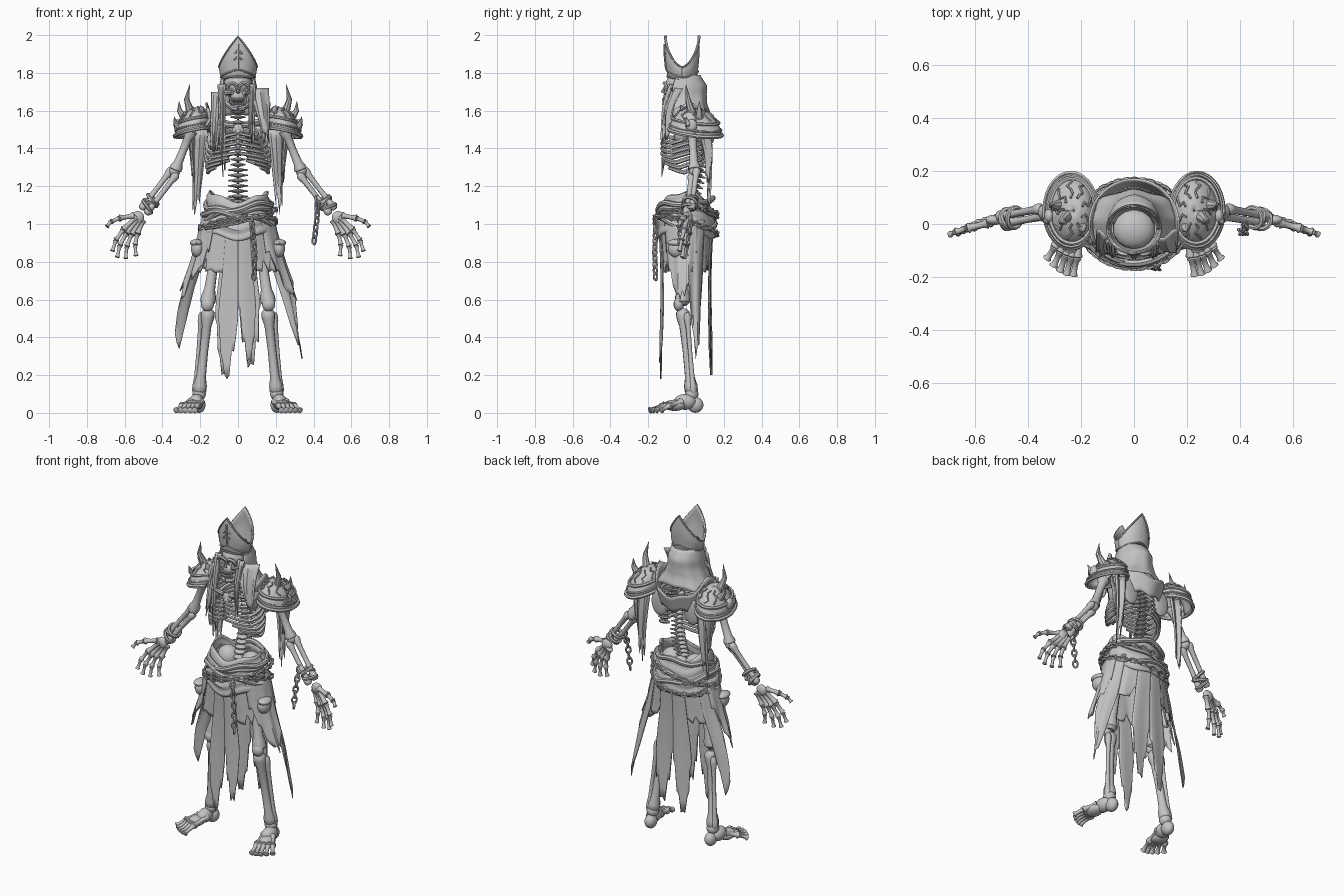
import bpy, bmesh, random
from math import sin, cos, pi, radians
from mathutils import Vector, Matrix

random.seed(4)
old = bpy.data.objects.get("Cube")
if old:
    bpy.data.objects.remove(old)

grey = bpy.data.materials.new("weathered grey")
grey.use_nodes = True
grey.diffuse_color = (0.55, 0.55, 0.55, 1)
grey.node_tree.nodes["Principled BSDF"].inputs["Base Color"].default_value = grey.diffuse_color


def finish(bm, name, thick=0):
    bmesh.ops.recalc_face_normals(bm, faces=bm.faces)
    mesh = bpy.data.meshes.new(name)
    bm.to_mesh(mesh)
    bm.free()
    mesh.materials.append(grey)
    ob = bpy.data.objects.new(name, mesh)
    bpy.context.scene.collection.objects.link(ob)
    if thick:
        ob.modifiers.new("thickness", "SOLIDIFY").thickness = thick
    bpy.ops.object.select_all(action="DESELECT")
    ob.select_set(True)
    bpy.context.view_layer.objects.active = ob
    bpy.ops.object.shade_smooth_by_angle(angle=radians(40))


def tube(bm, pts, radii, sides=8, closed=False, ref=None):
    """Sweep a ring along points; radii is one number or one per point."""
    pts = [Vector(p) for p in pts]
    n = len(pts)
    if not isinstance(radii, (list, tuple)):
        radii = [radii] * n
    rings = []
    for i, p in enumerate(pts):
        a = pts[i - 1] if i or closed else p
        b = pts[(i + 1) % n] if i < n - 1 or closed else p
        t = (b - a).normalized()
        ref = Vector(ref) if ref else t.orthogonal()
        u = (ref - t * ref.dot(t)).normalized()
        ref, w = u, t.cross(u)
        rings.append([bm.verts.new(p + radii[i] * (u * cos(k * 2 * pi / sides) + w * sin(k * 2 * pi / sides)))
                      for k in range(sides)])
    for i in range(n if closed else n - 1):
        r, q = rings[i], rings[(i + 1) % n]
        for k in range(sides):
            j = (k + 1) % sides
            bm.faces.new((r[k], r[j], q[j], q[k]))
    if not closed:
        bm.faces.new(rings[0])
        bm.faces.new(rings[-1])


def ball(bm, loc, size, segs=14):
    m = Matrix.Translation(loc) @ Matrix.Diagonal((*size, 1))
    bmesh.ops.create_uvsphere(bm, u_segments=segs, v_segments=segs // 2 + 2, radius=1, matrix=m)


def bone(bm, a, b, r):
    """Long bone: slim shaft with knobbed ends."""
    a, b = Vector(a), Vector(b)
    prof = ((0, .7), (.04, 1.2), (.1, 1.2), (.2, .85), (.5, .75), (.8, .85), (.9, 1.2), (.96, 1.2), (1, .7))
    tube(bm, [a.lerp(b, t) for t, _ in prof], [r * k for _, k in prof], 10)


def sheet(bm, f, nu, nv):
    """Grid surface from f(u, v), both running 0 to 1."""
    g = [[bm.verts.new(f(i / nu, j / nv)) for j in range(nv + 1)] for i in range(nu + 1)]
    for i in range(nu):
        for j in range(nv):
            bm.faces.new((g[i][j], g[i + 1][j], g[i + 1][j + 1], g[i][j + 1]))


def spline(knots, t):
    """Piecewise linear lookup in ((t, value...), ...)."""
    for p, q in zip(knots, knots[1:]):
        if t <= q[0]:
            k = (t - p[0]) / (q[0] - p[0])
            return [a + (b - a) * k for a, b in zip(p[1:], q[1:])]
    return knots[-1][1:]


def loop(rx, ry, z, tilt, phase, n=48, wave=0):
    return [Vector((rx * cos(a), ry * sin(a), z + tilt * sin(a + phase) + wave * sin(5 * a)))
            for a in (2 * pi * i / n for i in range(n))]


def chain(bm, path, size=.018, r=.005):
    """Links alternating by a quarter turn along a path."""
    path = [Vector(p) for p in path]
    spots = []
    for a, b in zip(path, path[1:]):
        n = max(1, round((b - a).length / (size * 1.5)))
        spots += [(a.lerp(b, i / n), (b - a).normalized()) for i in range(n)]
    for i, (c, d) in enumerate(spots):
        u = d.orthogonal().normalized()
        if i % 2:
            u = d.cross(u)
        ring = [c + d * size * cos(k * pi / 5) + u * size * .62 * sin(k * pi / 5) for k in range(10)]
        tube(bm, ring, r, 5, True, d.cross(u))


# Skull with brow rings, cheeks, teeth and jaw
bm = bmesh.new()
ball(bm, (0, -.01, 1.735), (.076, .1, .075), 20)
ball(bm, (0, -.075, 1.675), (.042, .045, .04))
for s in (1, -1):
    ring = [(s * .032 + .024 * cos(k * pi / 6), -.104 - .01 * sin(k * pi / 6), 1.725 + .021 * sin(k * pi / 6))
            for k in range(12)]
    tube(bm, ring, .01, 6, True)
    tube(bm, [(s * .03, -.11, 1.695), (s * .06, -.08, 1.695), (s * .07, -.02, 1.7)], [.012, .015, .01])
    tube(bm, [(s * .062, -.01, 1.69), (s * .056, -.035, 1.635), (s * .025, -.105, 1.612), (0, -.115, 1.61)], .015)
for z in (1.658, 1.637):
    for k in range(-4, 5):
        ball(bm, (k * .009, -.121 + abs(k) * .003, z), (.005, .006, .011), 6)
tube(bm, [(0, -.113, 1.725), (0, -.125, 1.695)], [.005, .01])
finish(bm, "skull")

# Tall two-peaked hat with trim and front cross
hat = ((0, .084, .078), (.35, .094, .087), (.6, .099, .092), (1, .1, .09))


def hat_point(u, v, grow=0):
    a = 2 * pi * u
    top = 1.832 + .166 * max(0, 1 - abs(cos(a))) ** .75
    rx, ry = spline(hat, v)
    base = 1.762 + .012 * max(0, -sin(a))
    return Vector(((rx + grow) * cos(a), -.02 + (ry + grow) * sin(a), base + (top - base) * v))


bm = bmesh.new()
sheet(bm, hat_point, 48, 8)
finish(bm, "mitre", .008)
bm = bmesh.new()
for v in (.03, .2, .98):
    tube(bm, [hat_point(i / 48, v, .001) for i in range(48)], .005, 6, True)
tube(bm, [hat_point(.75, .2 + .1 * i, .002) for i in range(7)], .006, 6)
for v in (.5, .66):
    tube(bm, [hat_point(.75 + i * .012, v - abs(i) * .005, .002) for i in range(-3, 4)], .005, 6)
ball(bm, (0, -.02, 1.79), (.08, .075, .045))
finish(bm, "mitre_trim")

# Hood draping round the back of the head, over an open bowl-shaped collar
hood = ((0, .086, .085, 1.79), (.25, .1, .12, 1.73), (.5, .105, .118, 1.67), (.75, .135, .12, 1.6), (1, .19, .14, 1.52))


def hood_point(u, v):
    a = radians(-30 + 240 * u)
    rx, ry, z = spline(hood, v)
    fold = 1 + .03 * v * sin(a * 9)
    return Vector((rx * cos(a) * fold, -.01 + ry * sin(a) * fold, z + .06 * v ** 2 * max(0, sin(a))))


def collar_point(u, v):
    a = radians(-25 + 230 * u)
    flare = .135 + .03 * v
    rise = .1 + .1 * abs(cos(a)) ** 4
    return Vector((flare * cos(a), flare * sin(a), 1.44 + rise * v + .01 * sin(a * 7)))


bm = bmesh.new()
sheet(bm, hood_point, 40, 12)
finish(bm, "hood", .008)
bm = bmesh.new()
sheet(bm, collar_point, 36, 5)
finish(bm, "collar", .008)


def strip(bm, a, b, width, bulge=0, side=(1, 0, 0)):
    """Hanging cloth strip ending in a torn point."""
    a, b, side = Vector(a), Vector(b), Vector(side)
    jag = [random.uniform(.72, .95) for _ in range(7)]
    jag[random.choice((2, 3, 4))] = 1

    def f(u, v):
        w = (u - .5) * width * (1 - .55 * v)
        return a.lerp(b, v * jag[round(u * 6)]) + side * w + Vector((0, bulge * sin(v * pi) + .008 * sin(u * 9), 0))
    sheet(bm, f, 6, 8)


bm = bmesh.new()
strip(bm, (-.085, -.07, 1.74), (-.08, -.13, 1.25), .035, -.02)
strip(bm, (.075, -.08, 1.74), (.07, -.13, 1.4), .035, -.02)
strip(bm, (-.11, -.04, 1.7), (-.13, -.125, 1.36), .06, -.02, (1, -.4, 0))
strip(bm, (.115, -.05, 1.72), (.155, -.11, 1.44), .1, -.02, (1, .5, 0))
finish(bm, "scarf_ends", .007)

# Spine, sternum, ribs and shoulder girdle
bm = bmesh.new()
for i in range(20):
    z = 1.09 + i * .028
    y = .02 + .05 * sin((z - 1.12) / .5 * pi)
    wide = .034 if z < 1.3 else .026
    ball(bm, (0, y, z), (wide, wide * .9, .012), 10)
    tube(bm, [(0, y, z), (0, y + .045, z - .015)], [.012, .004], 6)
    tube(bm, [(-wide * 1.5, y + .02, z), (0, y, z), (wide * 1.5, y + .02, z)], [.004, .01, .004], 6)
finish(bm, "spine")
bm = bmesh.new()
ball(bm, (0, -.115, 1.44), (.022, .012, .07))
ball(bm, (0, -.105, 1.5), (.034, .014, .03))
for s in (1, -1):
    for i in range(8):
        z = 1.52 - i * .026
        w = .1 + .062 * sin((i + 1) / 8 * pi * .65)
        sweep = 165 - max(0, i - 4) * 16
        pts = []
        for k in range(15):
            t = k / 14
            a = radians(75 - sweep * t)
            pts.append((s * (w * cos(a) + .004), -.01 + .118 * sin(a), z - .1 * t + .17 * max(0, t - .65)))
        tube(bm, pts, [.009 + .003 * sin(k / 14 * pi) for k in range(15)], 6)
    tube(bm, [(s * .02, -.11, 1.52), (s * .1, -.1, 1.53), (s * .22, .02, 1.53)], [.014, .012, .018])
    ball(bm, (s * .11, .1, 1.44), (.055, .014, .08))
finish(bm, "rib_cage")

# Pauldrons with rims, relief and spikes
for s, side in ((1, "left"), (-1, "right")):
    def dome(u, v, grow=0):
        a, e = 2 * pi * u, radians(88 * v)
        r = cos(e) + grow
        return Vector((s * (.238 + .096 * r * cos(a) - .01 * sin(e)), .05 + .138 * r * sin(a),
                       1.485 - .02 * cos(a) * cos(e) - .015 * sin(a) * cos(e) + (.13 + grow) * sin(e) ** 1.1))
    bm = bmesh.new()
    sheet(bm, dome, 28, 8)
    finish(bm, side + "_pauldron", .008)
    bm = bmesh.new()
    for v, r in ((0, .011), (.14, .006), (.32, .009)):
        tube(bm, [dome(i / 28, v, .015) for i in range(28)], r, 6, True)
    for k in range(9):
        tube(bm, [dome(k / 9 + .025 * sin(t * 2.2 + k), .42 + t * .09, .008) for t in range(5)], .005, 5)
    spikes = (((.25, .03, 1.59), (.272, .01, 1.66), (.255, 0, 1.74)), ((.28, .07, 1.56), (.31, .07, 1.6), (.312, .07, 1.65)),
              ((.3, .02, 1.51), (.332, .01, 1.53), (.338, 0, 1.57)), ((.2, 0, 1.58), (.195, -.02, 1.61), (.2, -.03, 1.63)))
    for pts in spikes:
        tube(bm, [(s * x, y, z) for x, y, z in pts], [.024, .014, .001])
    ball(bm, (s * .32, .03, 1.52), (.02, .03, .035))
    finish(bm, side + "_pauldron_trim")
    # Torn cloth under the pauldron
    bm = bmesh.new()
    strip(bm, (s * .2, .12, 1.5), (s * .222, .12, 1.05), .085, .01)
    strip(bm, (s * .25, .1, 1.48), (s * .235, .12, 1.22), .07, .01, (.5, .8, 0))
    finish(bm, side + "_shoulder_rag", .006)

    # Arm, wrist cuff and hand
    elbow, wrist = Vector((s * .335, .045, 1.28)), Vector((s * .5, .015, 1.065))
    bm = bmesh.new()
    bone(bm, (s * .245, .03, 1.5), elbow, .028)
    ball(bm, elbow, (.03, .03, .03))
    for d in (.013, -.013):
        off = Vector((s * d, d, d))
        bone(bm, elbow + off, wrist + off, .018)
    finish(bm, side + "_arm")
    bm = bmesh.new()
    ball(bm, wrist + Vector((s * .03, 0, -.03)), (.034, .02, .034))
    tips = ((.695, -.04, .985), (.665, -.035, .855), (.64, -.02, .822), (.595, -.01, .815), (.54, 0, .83))
    for i, (x, y, z) in enumerate(tips):
        tip = Vector((s * x, y, z))
        base = wrist + Vector((s * (.05 - .012 * i), -.006 * (2 - i), -.02 - .006 * i))
        bend = Vector((s * .014, 0, .012))
        marks = [base, base.lerp(tip, .45) + bend, base.lerp(tip, .75) + bend, tip]
        for a, b, r in zip(marks, marks[1:], (.016, .013, .011)):
            bone(bm, a, b, r)
    finish(bm, side + "_hand")
    bm = bmesh.new()
    axis = (wrist - elbow).normalized()
    u = axis.orthogonal().normalized()
    for t in (.7, .79, .88):
        c = elbow.lerp(wrist, t)
        ring = [c + .037 * (u * cos(k * pi / 8) + axis.cross(u) * sin(k * pi / 8)) + axis * .012 * sin(k * pi / 8 + t * 40)
                for k in range(16)]
        tube(bm, ring, .0095, 6, True)
    if s > 0:
        chain(bm, [(.42, 0, 1.13), (.42, -.03, 1.05), (.4, -.03, .88)], .022, .006)
    finish(bm, side + "_wrist_shackle")

    # Leg and foot
    knee, ankle = Vector((s * .162, -.02, .57)), Vector((s * .205, .03, .1))
    bm = bmesh.new()
    bone(bm, (s * .1, 0, 1), knee, .034)
    ball(bm, knee + Vector((0, -.018, .005)), (.036, .028, .038))
    bone(bm, knee - Vector((s * .006, 0, .02)), ankle, .03)
    bone(bm, knee + Vector((s * .03, .025, -.04)), ankle + Vector((s * .022, .01, 0)), .015)
    ball(bm, ankle, (.036, .036, .036))
    finish(bm, side + "_leg")
    bm = bmesh.new()
    ball(bm, (s * .205, .05, .042), (.034, .042, .042))
    ball(bm, (s * .22, -.005, .058), (.04, .06, .042))
    ball(bm, (s * .24, -.06, .04), (.045, .06, .03))
    for i in range(5):
        root = Vector((s * (.195 + .014 * i), -.02, .06))
        tip = Vector((s * (.23 + .025 * i), -.197 + .004 * i * i, .012))
        mid = root.lerp(tip, .6) + Vector((0, 0, .006))
        bone(bm, root, mid, .017)
        bone(bm, mid, tip, .014)
    finish(bm, side + "_foot")

# Pelvis and wrapped waist sash
bm = bmesh.new()
for s in (1, -1):
    ball(bm, (s * .08, .02, 1.07), (.065, .06, .07))
ball(bm, (0, .05, 1.05), (.06, .045, .07))
finish(bm, "pelvis")
waist = ((0, .15, .115), (.4, .165, .135), (.7, .18, .15), (1, .19, .148))


def sash_point(u, v):
    a = 2 * pi * u
    rx, ry = spline(waist, v)
    fold = 1 + .03 * sin(v * 22 + 2 * sin(a + 1))
    return Vector((rx * fold * cos(a), ry * fold * sin(a), 1.145 + .025 * cos(2 * a) + .01 * sin(5 * a) - .2 * v))


bm = bmesh.new()
sheet(bm, sash_point, 48, 14)
for z, tilt, phase in ((1.1, .03, 0), (1.06, .05, 2), (1.02, .04, 4)):
    tube(bm, loop(.17 + (1.1 - z) * .2, .142 + (1.1 - z) * .15, z, tilt, phase, wave=.008), .015, 8, True)
finish(bm, "waist_sash", .008)
bm = bmesh.new()
for z, tilt, phase in ((1.03, .05, 1.2), (.99, .05, 2.6)):
    ring = loop(.2, .165, z, tilt, phase, 40)
    chain(bm, ring + ring[:1], .018, .006)
chain(bm, [(.075, -.16, 1), (.09, -.165, .85), (.085, -.16, .69)], .02, .006)
finish(bm, "belt_chains")
bm = bmesh.new()
for s in (1, -1):
    ball(bm, (s * .215, -.05, .87), (.035, .045, .048))
    ball(bm, (s * .22, -.05, .9), (.036, .05, .02))
finish(bm, "belt_pouches")

# Torn skirt: short layer all round, then long panels
flare = ((0, .39, .145), (.3, .37, .138), (.6, .31, .132), (.8, .245, .135), (1.02, .19, .148))


def panel(name, start, stop, hem, point, cols, grow=0):
    """Cloth on the flared waist cone; point is how far the hem rises at its sides."""
    jag = [random.uniform(0, .09) * (1 if i % 2 else .2) for i in range(cols + 1)]

    def f(u, v):
        e = abs(2 * u - 1)
        low = hem + point * e ** 1.4 + jag[round(u * cols)]
        z = 1.02 + (low - 1.02) * v
        rx, ry = spline(flare, z)
        a = radians(start + (stop - start) * u)
        k = 1 + grow + .035 * v * sin(a * 16)
        return Vector((rx * k * cos(a), ry * k * sin(a), z))
    bm = bmesh.new()
    sheet(bm, f, cols, 12)
    finish(bm, name, .006)


panel("short_skirt", 0, 360, .74, 0, 60, -.04)
panel("front_panel_right", 252, 270, .16, .33, 10)
panel("front_panel_left", 270, 288, .22, .33, 10)
panel("back_panel_right", 91, 112, .15, .35, 10)
panel("back_panel_left", 68, 91, .2, .35, 10)
panel("left_tail", 6, 42, .25, .5, 9)
panel("right_tail", 138, 172, .3, .5, 9)
panel("left_side_panel", -50, 24, .58, .25, 16, .02)
panel("right_side_panel", 156, 230, .6, .25, 16, .02)
